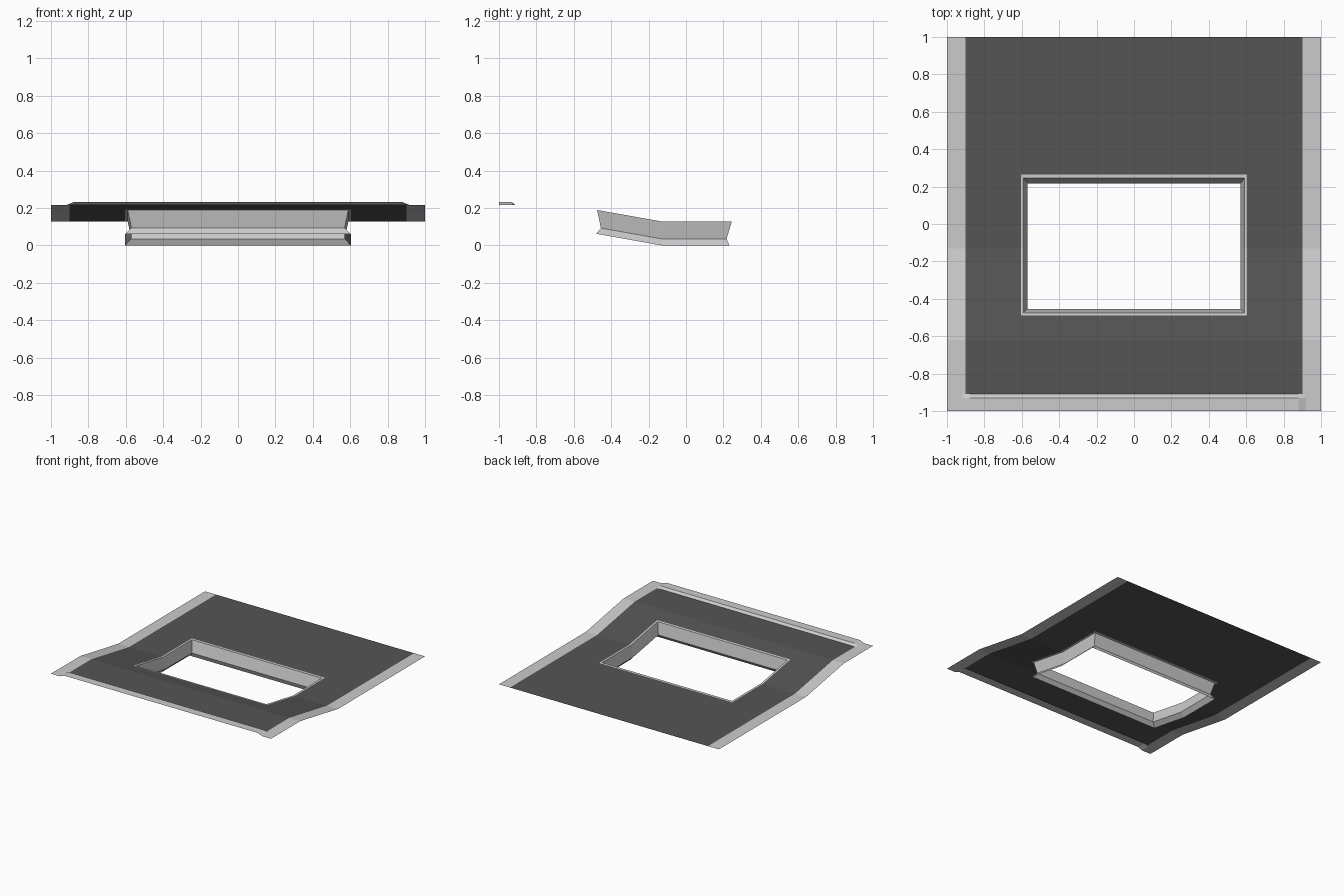
import bpy, bmesh

if "Cube" in bpy.data.objects:
    bpy.data.objects.remove(bpy.data.objects["Cube"])

dark = bpy.data.materials.new("dark_panel")
dark.diffuse_color = (0.09, 0.09, 0.09, 1)
dark.use_nodes = True
dark.node_tree.nodes["Principled BSDF"].inputs["Base Color"].default_value = dark.diffuse_color

# Side profile of the sheet (y, z)
PROFILE = [(-1, .215), (-.62, .215), (-.13, .128), (1, .128)]


def sheet_z(y):
    for (y0, z0), (y1, z1) in zip(PROFILE, PROFILE[1:]):
        if y <= y1:
            return z0 + (z1 - z0) * (y - y0) / (y1 - y0)
    return PROFILE[-1][1]


def height(x, y):
    # raised lip along the front edge, tapered at its ends
    across = min(1, max(0, (.92 - abs(x)) / .04))
    along = min(1, max(0, (-.91 - y) / .02))
    return sheet_z(y) + .016 * across * along


def finish(bm, name, mat=None):
    mesh = bpy.data.meshes.new(name)
    bm.to_mesh(mesh)
    bm.free()
    obj = bpy.data.objects.new(name, mesh)
    bpy.context.collection.objects.link(obj)
    if mat:
        mesh.materials.append(mat)


half = [.59, .605, .88, .9, .92, 1]
XS = [-x for x in reversed(half)] + half
YS = [-1, -.93, -.91, -.62, -.49, -.475, -.13, .245, .265, 1]


def zone(x, y):
    if abs(x) < .59 and -.475 < y < .245:
        return "opening"
    if abs(x) < .605 and -.49 < y < .265:
        return "opening_rim"
    if abs(x) > .9 or y < -.91:
        return "edge_border"
    return "panel"


def sheet_part(name, mat=None):
    bm = bmesh.new()
    for x0, x1 in zip(XS, XS[1:]):
        for y0, y1 in zip(YS, YS[1:]):
            if zone((x0 + x1) / 2, (y0 + y1) / 2) == name:
                bm.faces.new([bm.verts.new((x, y, height(x, y))) for x, y in
                              ((x0, y0), (x1, y0), (x1, y1), (x0, y1))])
    bmesh.ops.remove_doubles(bm, verts=bm.verts, dist=1e-5)
    finish(bm, name, mat)


# Bent sheet, its pale border and the flat rim around the opening
sheet_part("panel", dark)
sheet_part("edge_border")
sheet_part("opening_rim")

# Opening wall: tapers inward, then flares out at the bottom
# each level: half width, front y, kink y, back y, drop below the sheet
LEVELS = [(.59, -.475, -.13, .245, 0),
          (.57, -.455, -.13, .217, .093),
          (.603, -.48, -.135, .232, .128)]
bm = bmesh.new()
rings = []
for w, front, kink, back, drop in LEVELS:
    corners = [(-w, front), (w, front), (w, kink), (w, back), (-w, back), (-w, kink)]
    rings.append([bm.verts.new((x, y, max(0, sheet_z(y) - drop))) for x, y in corners])
for upper, lower in zip(rings, rings[1:]):
    for i in range(6):
        j = (i + 1) % 6
        bm.faces.new((lower[i], lower[j], upper[j], upper[i]))
finish(bm, "opening_wall")
